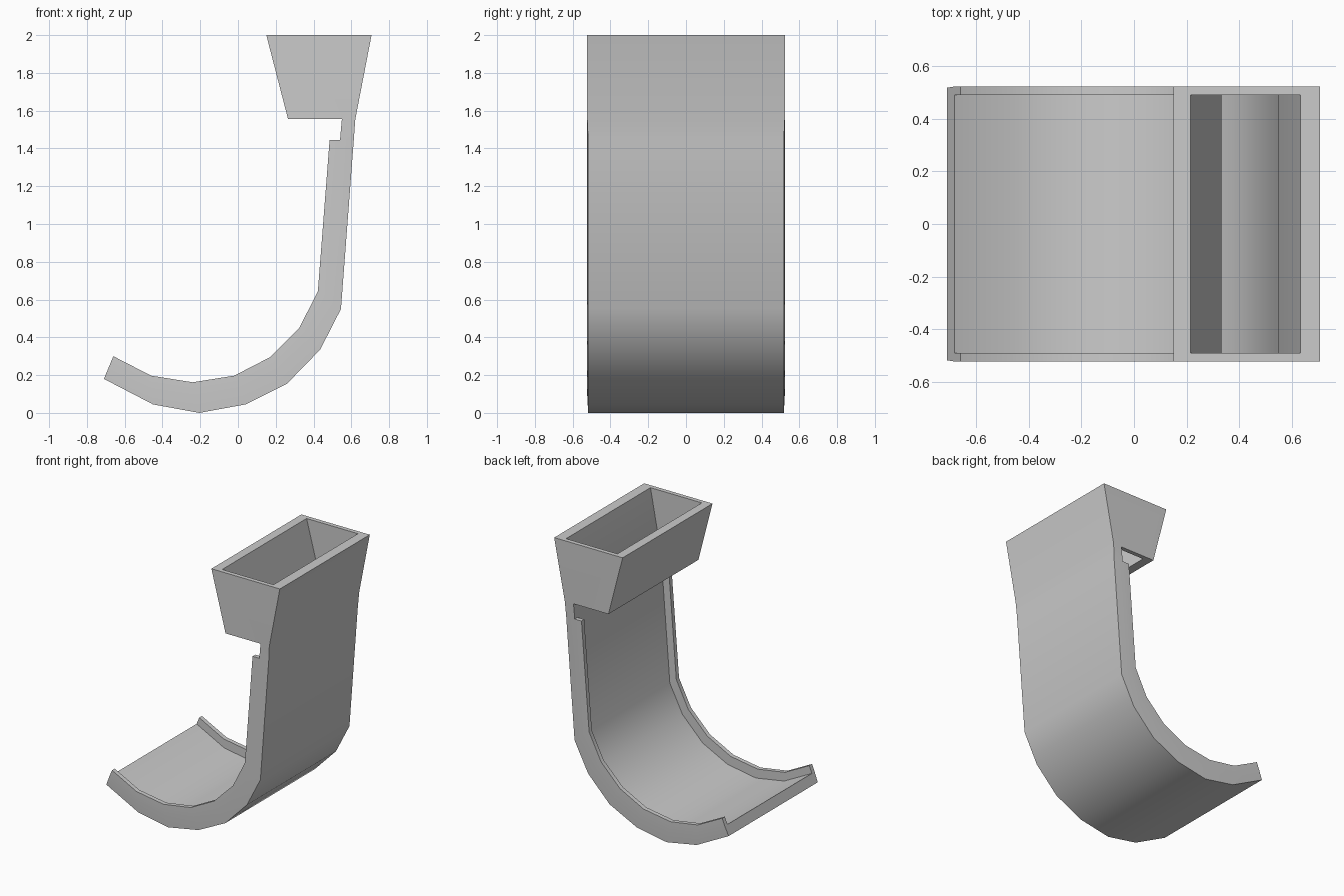
import bpy, bmesh

if "Cube" in bpy.data.objects:
    bpy.data.objects.remove(bpy.data.objects["Cube"])

W, WI = 0.523, 0.491          # outer and inner half width
BW = 0.518                    # slightly narrower underside
FLOOR = 0.57                  # floor position between underside and rim

# underside point and rim point at each station along the chute
stations = [
    ((-0.71, 0.18), (-0.66, 0.30)),
    ((-0.45, 0.045), (-0.46, 0.197)),
    ((-0.205, 0.0), (-0.24, 0.162)),
    ((0.04, 0.045), (-0.02, 0.197)),
    ((0.26, 0.155), (0.17, 0.295)),
    ((0.435, 0.335), (0.325, 0.45)),
    ((0.545, 0.55), (0.423, 0.645)),
    ((0.613, 1.445), (0.485, 1.445)),
]

bm = bmesh.new()


def face(points):
    bm.faces.new([bm.verts.new(p) for p in points])


def mirrored(points):
    face(points)
    face([(x, -y, z) for x, y, z in reversed(points)])


def at(p, y):
    return (p[0], y, p[1])


def mix(a, b, t):
    return (a[0] + (b[0] - a[0]) * t, a[1] + (b[1] - a[1]) * t)


# chute: floor with two raised side lips
rows = [(o, mix(o, r, FLOOR), r) for o, r in stations]
for (o0, f0, r0), (o1, f1, r1) in zip(rows, rows[1:]):
    face([at(o0, -BW), at(o0, BW), at(o1, BW), at(o1, -BW)])
    face([at(f0, WI), at(f0, -WI), at(f1, -WI), at(f1, WI)])
    mirrored([at(o0, BW), at(f0, W), at(f1, W), at(o1, BW)])
    mirrored([at(f0, W), at(r0, W), at(r1, W), at(f1, W)])
    mirrored([at(r0, W), at(r0, WI), at(r1, WI), at(r1, W)])
    mirrored([at(r0, WI), at(f0, WI), at(f1, WI), at(r1, WI)])

# lower end of the floor, and both ends of the lips
o, f, r = rows[0]
face([at(o, -BW), at(f, -W), at(f, -WI), at(f, WI), at(f, W), at(o, BW)])
for _, f, r in (rows[0], rows[-1]):
    mirrored([at(f, W), at(f, WI), at(r, WI), at(r, W)])

# back plate between the lips and the hopper
o, f, _ = rows[-1]
O, F = (0.621, 1.555), (0.55, 1.555)
face([at(o, -BW), at(o, BW), at(O, W), at(O, -W)])
face([at(f, W), at(f, WI), at(f, -WI), at(f, -W), at(F, -W), at(F, -WI), at(F, WI), at(F, W)])
mirrored([at(o, BW), at(f, W), at(F, W), at(O, W)])

# hopper: four tapered walls, open at top and bottom
front_out, front_in = (0.265, 1.555), (0.332, 1.555)
top_out, top_in = (0.15, 2.0), (0.215, 2.0)
top_back, top_back_in = (0.707, 2.0), (0.633, 2.0)
for low, high, w in ((front_out, top_out, W), (front_in, top_in, WI),
                     (F, top_back_in, WI), (O, top_back, W)):
    face([at(low, -w), at(low, w), at(high, w), at(high, -w)])
mirrored([at(O, W), at(F, W), at(front_out, W), at(top_out, W), at(top_back, W)])
mirrored([at(F, WI), at(top_back_in, WI), at(top_in, WI), at(front_in, WI)])
mirrored([at(F, W), at(F, WI), at(front_in, WI), at(front_out, W)])
mirrored([at(top_back, W), at(top_out, W), at(top_in, WI), at(top_back_in, WI)])
face([at(front_out, -W), at(front_out, W), at(front_in, WI), at(front_in, -WI)])
face([at(top_out, -W), at(top_out, W), at(top_in, WI), at(top_in, -WI)])
face([at(top_back, -W), at(top_back, W), at(top_back_in, WI), at(top_back_in, -WI)])

# weld into one solid
bmesh.ops.remove_doubles(bm, verts=bm.verts, dist=0.0005)
bmesh.ops.recalc_face_normals(bm, faces=bm.faces)
mesh = bpy.data.meshes.new("hopper_chute")
bm.to_mesh(mesh)
bm.free()
chute = bpy.data.objects.new("hopper_chute", mesh)
bpy.context.collection.objects.link(chute)
bpy.context.view_layer.objects.active = chute
chute.select_set(True)
bpy.ops.object.shade_smooth_by_angle(angle=0.55)
